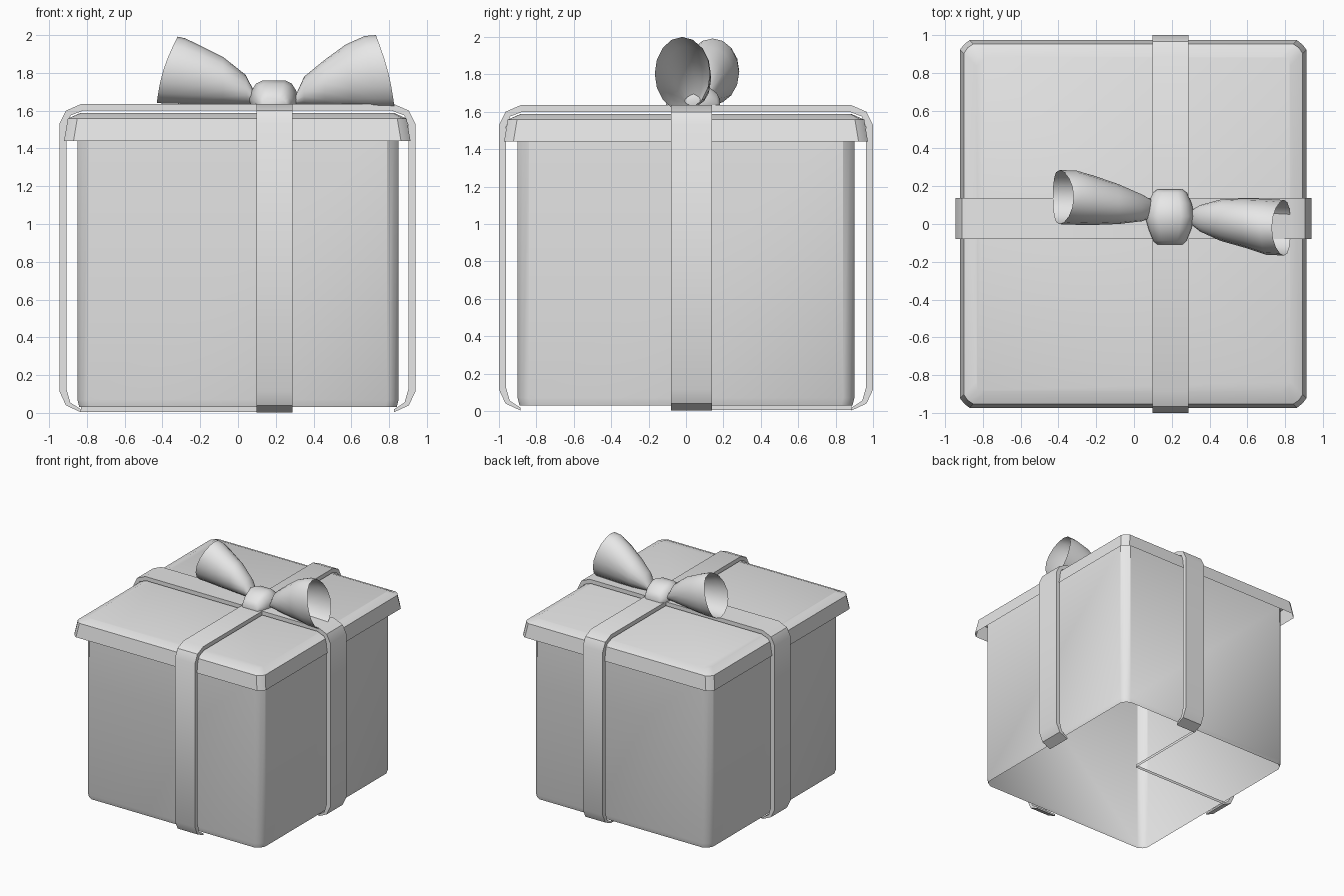
import bpy, bmesh, math

if "Cube" in bpy.data.objects:
    bpy.data.objects.remove(bpy.data.objects["Cube"])

grey = bpy.data.materials.new("soft_grey")
grey.diffuse_color = (0.8, 0.8, 0.8, 1)
grey.use_nodes = True
grey.node_tree.nodes["Principled BSDF"].inputs["Base Color"].default_value = grey.diffuse_color


def finish(name, bm, angle=35, closed=False):
    if closed:
        bmesh.ops.recalc_face_normals(bm, faces=bm.faces)
    mesh = bpy.data.meshes.new(name)
    bm.to_mesh(mesh)
    bm.free()
    mesh.materials.append(grey)
    ob = bpy.data.objects.new(name, mesh)
    bpy.context.collection.objects.link(ob)
    bpy.ops.object.select_all(action='DESELECT')
    ob.select_set(True)
    bpy.context.view_layer.objects.active = ob
    bpy.ops.object.shade_smooth_by_angle(angle=math.radians(angle))
    return ob


def loft(bm, rings, first_cap=False, last_cap=False):
    rows = [[bm.verts.new(p) for p in ring] for ring in rings]
    n = len(rows[0])
    for a, b in zip(rows, rows[1:]):
        for i in range(n):
            j = (i + 1) % n
            bm.faces.new((a[i], a[j], b[j], b[i]))
    if first_cap:
        bm.faces.new(rows[0][::-1])
    if last_cap:
        bm.faces.new(rows[-1])


# rectangle whose walls bend inward slightly towards each sharp corner
def soft_rect(hx, hy, z, bend, inset, cx=0):
    pts = []
    for sx, sy in ((1, 1), (-1, 1), (-1, -1), (1, -1)):
        corner = [(hx, hy - bend), (hx - inset, hy - inset), (hx - bend, hy)]
        if sx * sy < 0:
            corner.reverse()
        pts += [(cx + sx * x, sy * y, z) for x, y in corner]
    return pts


# box body, open underneath
bm = bmesh.new()
loft(bm, [soft_rect(0.84, 0.89, 0.03, 0.06, 0.022),
          soft_rect(0.85, 0.90, 0.07, 0.06, 0.025),
          soft_rect(0.85, 0.90, 1.50, 0.06, 0.025)])
finish("box_body", bm)

# flared lid, a shell with a slightly domed top
bm = bmesh.new()
loft(bm, [soft_rect(0.917, 0.973, 1.44, 0.05, 0.022, -0.004),
          soft_rect(0.897, 0.953, 1.558, 0.05, 0.02, -0.004),
          soft_rect(0.83, 0.885, 1.588, 0.05, 0.005, -0.004)], last_cap=True)
finish("lid", bm)


# ribbons: outer band with folded sides, open underneath
def ribbon(name, half, centre, lo, hi, along_x):
    outer = [(half - 0.115, 0.003), (half - 0.035, 0.04), (half, 0.115),
             (half, 1.53), (half - 0.035, 1.60), (half - 0.115, 1.635)]
    inner = [(half - 0.115, 0.018), (half - 0.058, 0.055), (half - 0.038, 0.125),
             (half - 0.038, 1.52), (half - 0.06, 1.575), (half - 0.125, 1.60)]
    outer += [(-u, z) for u, z in reversed(outer)]
    inner += [(-u, z) for u, z in reversed(inner)]
    bm = bmesh.new()

    def row(path, w):
        return [bm.verts.new((u + centre, w, z) if along_x else (w, u + centre, z))
                for u, z in path]
    rows = [row(inner, lo), row(outer, lo), row(outer, hi), row(inner, hi)]
    for a, b in zip(rows, rows[1:]):
        for i in range(len(a) - 1):
            bm.faces.new((a[i], a[i + 1], b[i + 1], b[i]))
    for i in (0, -1):
        bm.faces.new([r[i] for r in rows])
    finish(name, bm, closed=True)


ribbon("ribbon_front_to_back", 1.0, 0.0, 0.097, 0.288, False)
ribbon("ribbon_side_to_side", 0.943, -0.003, -0.08, 0.138, True)

# thin ribbon edges left on the underside
bm = bmesh.new()
for a, b in (((0.097, 0.885), (0.097, 0.138)), ((0.097, 0.138), (-0.83, 0.138))):
    bm.faces.new([bm.verts.new(p) for p in
                  ((*a, 0.006), (*b, 0.006), (*b, 0.03), (*a, 0.03))])
finish("underside_ribbon_edges", bm)


# bow loops: open flared tubes with a bulging rim, rings given as
# (x at bottom, x at top, y centre, y radius, z low, z high)
def bow_loop(name, rings, bulge):
    n = 16
    bm = bmesh.new()
    out = []
    for k, (xb, xt, yc, ry, lo, hi) in enumerate(rings):
        ring = []
        for i in range(n):
            a = math.tau * i / n
            t = (1 + math.sin(a)) / 2
            x = xb + (xt - xb) * t
            if k == len(rings) - 1:
                x += bulge * math.sin(math.pi * t)
            ring.append((x, yc + ry * math.cos(a), lo + (hi - lo) * t))
        out.append(ring)
    loft(bm, out)
    if rings[0][0] > rings[-1][0]:
        bmesh.ops.reverse_faces(bm, faces=bm.faces)
    finish(name, bm, 60)


bow_loop("bow_loop_left", [
    (0.11, 0.10, 0.08, 0.04, 1.635, 1.675),
    (0.05, 0.04, 0.085, 0.07, 1.635, 1.79),
    (-0.08, -0.08, 0.105, 0.105, 1.635, 1.885),
    (-0.22, -0.20, 0.125, 0.13, 1.635, 1.945),
    (-0.34, -0.28, 0.14, 0.144, 1.637, 1.983),
    (-0.43, -0.32, 0.142, 0.143, 1.64, 1.992)], -0.02)
bow_loop("bow_loop_right", [
    (0.30, 0.30, 0.035, 0.035, 1.635, 1.67),
    (0.35, 0.35, 0.03, 0.07, 1.63, 1.78),
    (0.46, 0.46, 0.02, 0.11, 1.622, 1.87),
    (0.60, 0.57, 0.005, 0.13, 1.613, 1.95),
    (0.73, 0.67, -0.015, 0.148, 1.607, 1.995),
    (0.83, 0.73, -0.02, 0.147, 1.607, 2.0)], 0.015)

# bow knot: rounded barrel lofted front to back
bm = bmesh.new()
knot = []
for y, hx, top in ((-0.108, 0.068, 1.665), (-0.09, 0.088, 1.70), (-0.03, 0.112, 1.742),
                   (0.04, 0.132, 1.76), (0.11, 0.115, 1.742), (0.165, 0.09, 1.70),
                   (0.182, 0.068, 1.665)):
    h = top - 1.62
    knot.append([(0.19 + hx * u, y, 1.62 + h * v) for u, v in
                 ((-0.9, 0), (-1, 0.3), (-0.9, 0.6), (-0.72, 0.88), (-0.45, 1),
                  (0.45, 1), (0.72, 0.88), (0.9, 0.6), (1, 0.3), (0.9, 0))])
loft(bm, knot, True, True)
finish("bow_knot", bm, 50, closed=True)
